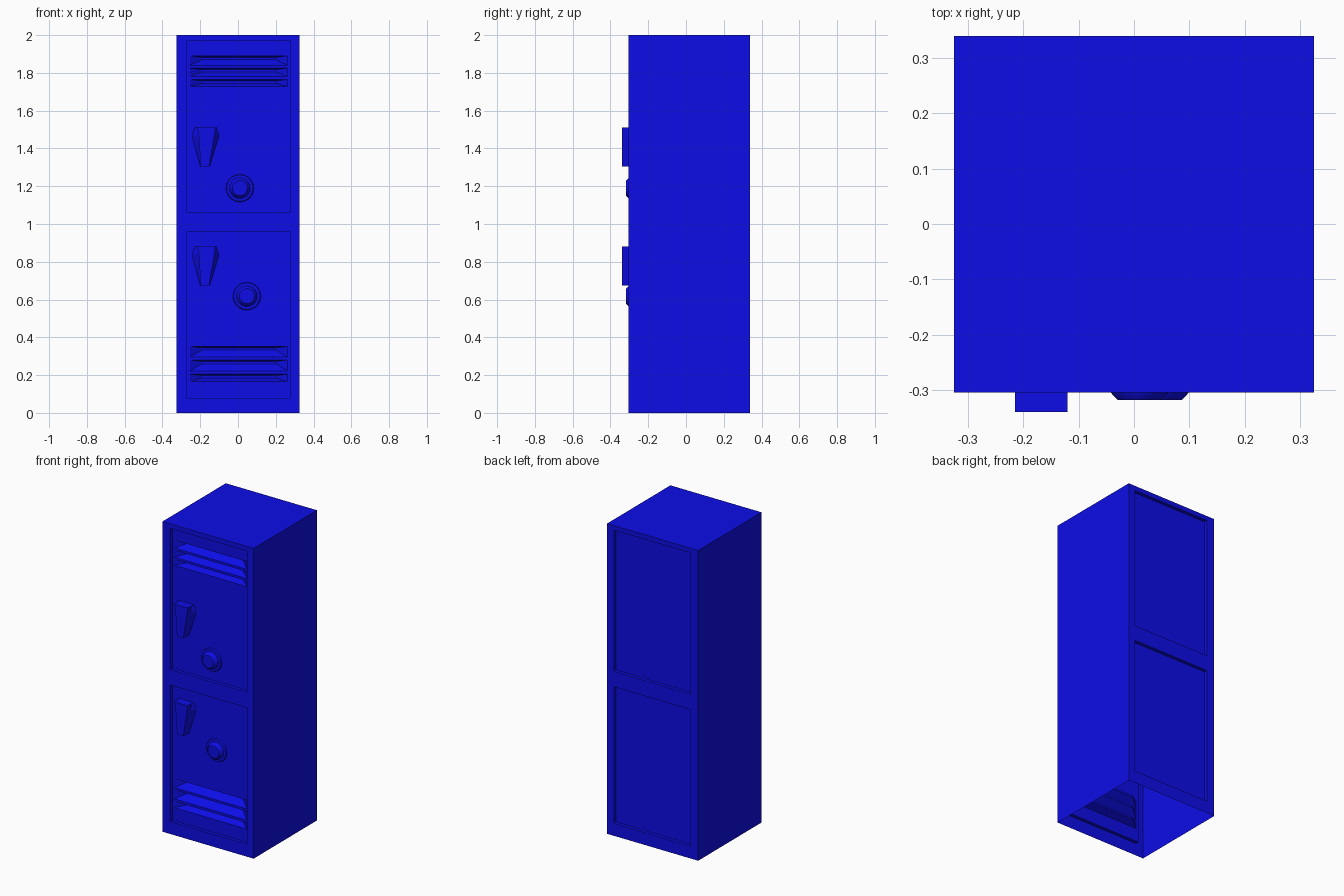
import bpy, bmesh, math

if "Cube" in bpy.data.objects:
    bpy.data.objects.remove(bpy.data.objects["Cube"])

blue = bpy.data.materials.new("locker_blue")
blue.diffuse_color = (0.004, 0.004, 0.8, 1)
blue.use_nodes = True
blue.node_tree.nodes["Principled BSDF"].inputs["Base Color"].default_value = blue.diffuse_color

FRONT, BACK, RECESS = -0.305, 0.34, 0.022
X = 0.325
DX0, DX1 = -0.27, 0.277
DOORS = [(0.08, 0.96), (1.06, 1.97)]


def finish(name, bm):
    bmesh.ops.remove_doubles(bm, verts=bm.verts, dist=1e-5)
    bmesh.ops.recalc_face_normals(bm, faces=bm.faces)
    me = bpy.data.meshes.new(name)
    bm.to_mesh(me)
    bm.free()
    ob = bpy.data.objects.new(name, me)
    bpy.context.collection.objects.link(ob)
    me.materials.append(blue)
    return ob


def face(bm, *pts):
    return bm.faces.new([bm.verts.new(p) for p in pts])


def rect(bm, x0, x1, z0, z1, y):
    face(bm, (x0, y, z0), (x1, y, z0), (x1, y, z1), (x0, y, z1))


def ring(bm, a, b):
    """Quads joining two closed outlines of equal length."""
    for i in range(len(a)):
        j = (i + 1) % len(a)
        face(bm, a[i], a[j], b[j], b[i])


def outline(x0, x1, z0, z1, y):
    return [(x0, y, z0), (x1, y, z0), (x1, y, z1), (x0, y, z1)]


# Cabinet: open-bottomed shell with framed openings front and back
bm = bmesh.new()
for s in (-X, X):
    face(bm, (s, FRONT, 0), (s, BACK, 0), (s, BACK, 2), (s, FRONT, 2))
face(bm, (-X, FRONT, 2), (X, FRONT, 2), (X, BACK, 2), (-X, BACK, 2))
zs = [0, *DOORS[0], *DOORS[1], 2]
xs = [-X, DX0, DX1, X]
for y, inner in ((FRONT, FRONT + RECESS), (BACK, BACK - RECESS)):
    for i in range(3):
        for k in range(5):
            if i == 1 and k in (1, 3):
                continue
            rect(bm, xs[i], xs[i + 1], zs[k], zs[k + 1], y)
    for z0, z1 in DOORS:
        ring(bm, outline(DX0, DX1, z0, z1, y), outline(DX0, DX1, z0, z1, inner))
finish("cabinet", bm)

# Plain back panels
for label, (z0, z1) in zip(("lower", "upper"), DOORS):
    bm = bmesh.new()
    rect(bm, DX0, DX1, z0, z1, BACK - RECESS)
    finish(label + "_back_panel", bm)

# Doors with three pressed-in louvers each
LOUVERS = [
    [(0.165, 0.205), (0.222, 0.28), (0.295, 0.352)],
    [(1.728, 1.765), (1.78, 1.825), (1.84, 1.89)],
]
DOOR_Y = FRONT + RECESS
DEPTH = 0.045
for label, (z0, z1), slots in zip(("lower", "upper"), DOORS, LOUVERS):
    bm = bmesh.new()
    l, r = -0.255, 0.262
    rect(bm, DX0, l, z0, z1, DOOR_Y)
    rect(bm, r, DX1, z0, z1, DOOR_Y)
    z = z0
    for a, b in slots:
        rect(bm, l, r, z, a, DOOR_Y)
        inner = outline(-0.19, 0.2, b - 0.02, b - 0.008, DOOR_Y + DEPTH)
        ring(bm, outline(l, r, a, b, DOOR_Y), inner)
        face(bm, *inner)
        z = b
    rect(bm, l, r, z, z1, DOOR_Y)
    finish(label + "_door", bm)

# Handles: tapered grip with flared sides
GRIP = [(-0.197, 1.305), (-0.153, 1.305), (-0.125, 1.47),
        (-0.12, 1.51), (-0.215, 1.51), (-0.208, 1.47)]
BASE = [(-0.2, 1.305), (-0.15, 1.305), (-0.1, 1.465),
        (-0.115, 1.51), (-0.228, 1.51), (-0.243, 1.465)]
for label, dz in (("upper", 0), ("lower", -0.63)):
    bm = bmesh.new()
    tip = [(x, -0.34, z + dz) for x, z in GRIP]
    root = [(x, DOOR_Y, z + dz) for x, z in BASE]
    mid = [(x, FRONT, z + dz) for x, z in GRIP]
    ring(bm, root, mid)
    ring(bm, mid, tip)
    face(bm, *tip)
    finish(label + "_handle", bm)

# Combination dials: turned profile (radius, y)
PROFILE = [(0.074, DOOR_Y), (0.07, -0.291), (0.055, -0.292),
           (0.051, -0.306), (0.04, -0.318)]
N = 20
for label, cx, cz in (("upper", 0.01, 1.19), ("lower", 0.047, 0.618)):
    bm = bmesh.new()
    loops = [[(cx + r * math.cos(t * math.tau / N), y, cz + r * math.sin(t * math.tau / N))
              for t in range(N)] for r, y in PROFILE]
    for a, b in zip(loops, loops[1:]):
        ring(bm, a, b)
    face(bm, *loops[-1])
    ob = finish(label + "_dial", bm)
    bpy.context.view_layer.objects.active = ob
    ob.select_set(True)
    bpy.ops.object.shade_smooth_by_angle(angle=math.radians(30))
    ob.select_set(False)
